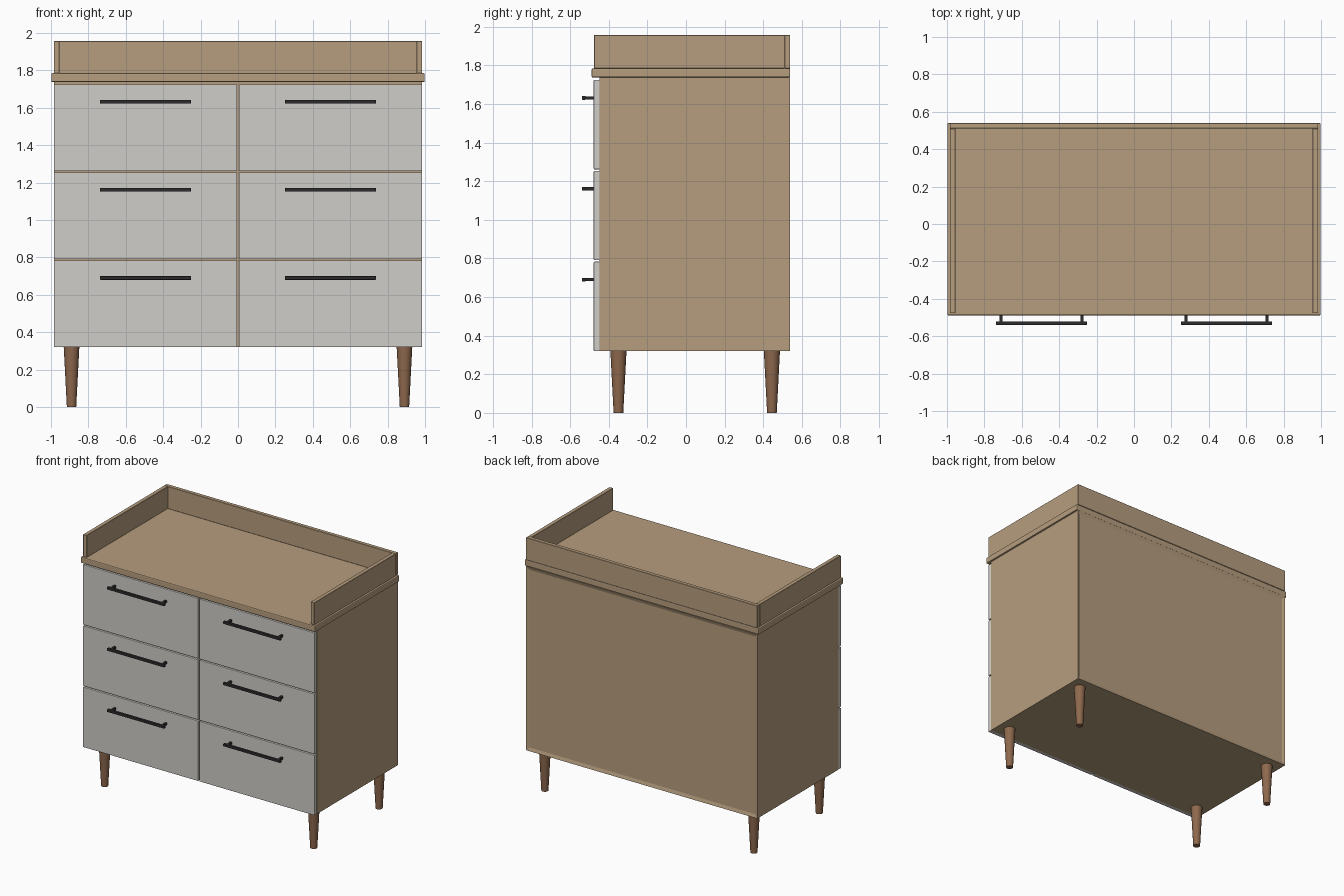
import bpy, bmesh

if "Cube" in bpy.data.objects:
    bpy.data.objects.remove(bpy.data.objects["Cube"])


def material(name, rgb):
    m = bpy.data.materials.new(name)
    m.diffuse_color = (*rgb, 1)
    m.use_nodes = True
    m.node_tree.nodes["Principled BSDF"].inputs["Base Color"].default_value = m.diffuse_color
    return m


WOOD = material("light_wood", (0.47, 0.34, 0.21))
PALE = material("pale_grey", (0.63, 0.61, 0.58))
DARK = material("dark_metal", (0.025, 0.025, 0.025))
LEG = material("leg_wood", (0.27, 0.14, 0.075))


def finish(name, bm, mat):
    mesh = bpy.data.meshes.new(name)
    bm.to_mesh(mesh)
    bm.free()
    mesh.materials.append(mat)
    ob = bpy.data.objects.new(name, mesh)
    bpy.context.collection.objects.link(ob)
    return ob


def box(name, x, y, z, mat, bevel=0.0, segments=2):
    """Box from (min, max) ranges with optional rounded edges."""
    bm = bmesh.new()
    bmesh.ops.create_cube(bm, size=1)
    for v in bm.verts:
        v.co = [r[0] if c < 0 else r[1] for c, r in zip(v.co, (x, y, z))]
    ob = finish(name, bm, mat)
    if bevel:
        mod = ob.modifiers.new("bevel", 'BEVEL')
        mod.width, mod.segments = bevel, segments
    return ob


# Carcass with a slightly recessed back panel
body = box("carcass", (-0.985, 0.985), (-0.448, 0.54), (0.32, 1.737), WOOD)
bm = bmesh.new()
bm.from_mesh(body.data)
bm.normal_update()
back = [f for f in bm.faces if f.normal.y > 0.9]
bmesh.ops.inset_region(bm, faces=back, thickness=0.025, use_even_offset=True)
bmesh.ops.translate(bm, verts=back[0].verts, vec=(0, -0.008, 0))
bm.to_mesh(body.data)
bm.free()

# Top slab and the raised three-sided guard
box("top_slab", (-0.998, 0.998), (-0.489, 0.54), (1.737, 1.785), WOOD, 0.007)
box("back_guard", (-0.985, 0.985), (0.51, 0.54), (1.785, 1.957), WOOD, 0.002, 1)
for s, side in ((-1, "left"), (1, "right")):
    box(side + "_guard", sorted((s * 0.954, s * 0.985)), (-0.477, 0.511),
        (1.785, 1.957), WOOD, 0.002, 1)

# Drawer fronts with bar handles
for s, side in ((-1, "left"), (1, "right")):
    for i in range(3):
        z = 0.32 + i * 0.471
        tag = f"{side}_{i + 1}"
        box("drawer_front_" + tag, sorted((s * 0.005, s * 0.985)), (-0.478, -0.448),
            (z, z + 0.463), PALE, 0.003)
        h = z + 0.37
        box("handle_bar_" + tag, sorted((s * 0.25, s * 0.738)), (-0.54, -0.52),
            (h - 0.01, h + 0.01), DARK, 0.003)
        for j, px in enumerate((0.277, 0.711)):
            box(f"handle_post_{tag}_{j + 1}", (s * px - 0.008, s * px + 0.008),
                (-0.524, -0.476), (h - 0.008, h + 0.008), DARK)

# Tapered round legs
for x, side in ((-0.89, "left"), (0.89, "right")):
    for y, end in ((-0.35, "front"), (0.445, "back")):
        bm = bmesh.new()
        bmesh.ops.create_cone(bm, cap_ends=True, segments=24, radius1=0.025,
                              radius2=0.042, depth=0.325)
        bmesh.ops.translate(bm, verts=bm.verts, vec=(x, y, 0.1625))
        leg = finish(f"{end}_{side}_leg", bm, LEG)
        for p in leg.data.polygons:
            p.use_smooth = len(p.vertices) == 4
